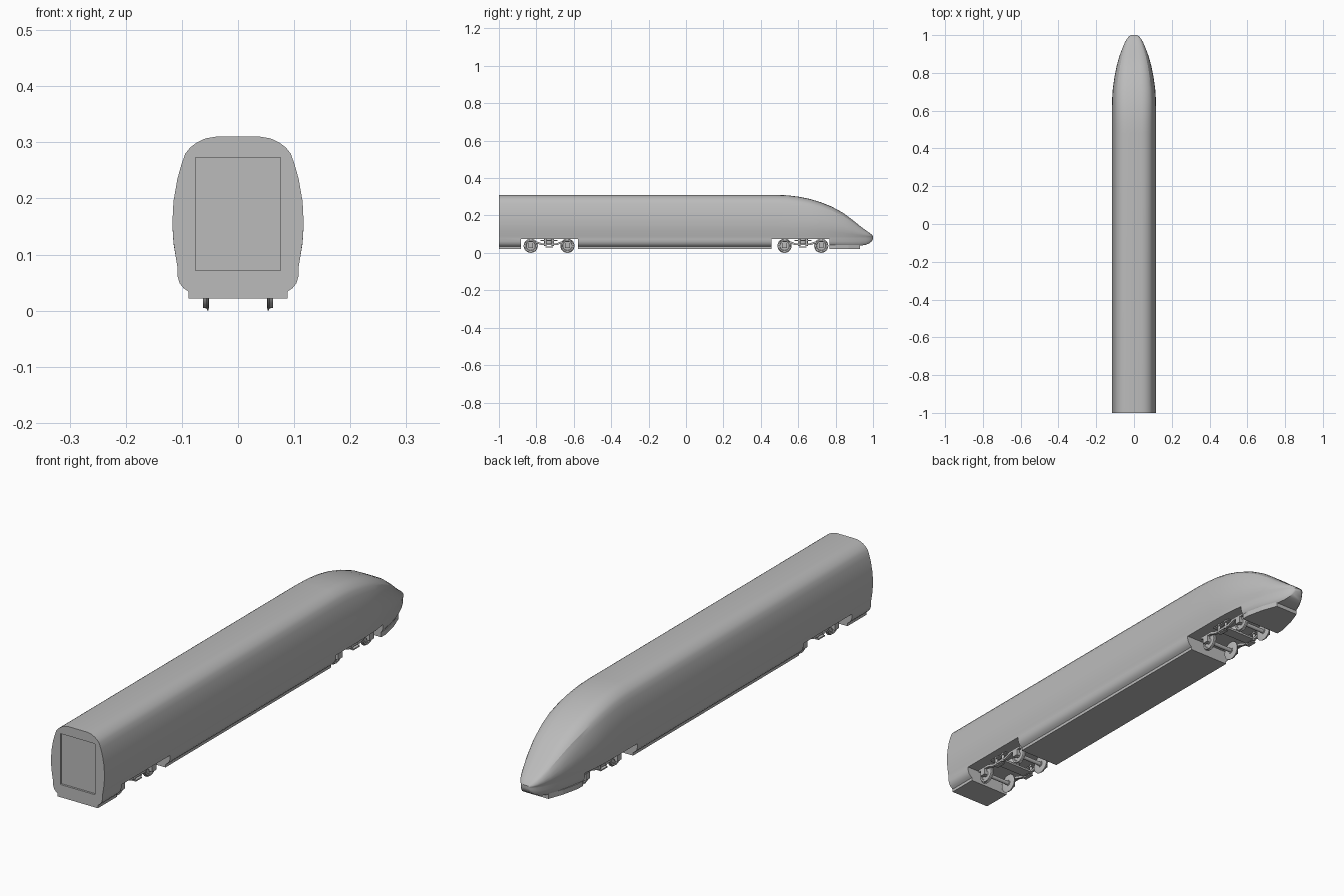
import bpy, bmesh, math
from mathutils import Vector, Matrix

cube = bpy.data.objects.get("Cube")
if cube:
    bpy.data.objects.remove(cube, do_unlink=True)

grey = bpy.data.materials.new("plain grey")
grey.use_nodes = True
COLOUR = (0.5, 0.5, 0.5, 1)
grey.diffuse_color = COLOUR
grey.node_tree.nodes["Principled BSDF"].inputs["Base Color"].default_value = COLOUR


def finish(name, bm, smooth=True):
    bmesh.ops.recalc_face_normals(bm, faces=bm.faces)
    mesh = bpy.data.meshes.new(name)
    bm.to_mesh(mesh)
    bm.free()
    mesh.materials.append(grey)
    obj = bpy.data.objects.new(name, mesh)
    bpy.context.collection.objects.link(obj)
    if smooth:
        shade(obj)
    return obj


def activate(obj):
    bpy.ops.object.select_all(action='DESELECT')
    obj.select_set(True)
    bpy.context.view_layer.objects.active = obj


def shade(obj):
    activate(obj)
    bpy.ops.object.shade_smooth_by_angle(angle=math.radians(32))


def box(name, lo, hi):
    lo, hi = Vector(lo), Vector(hi)
    bm = bmesh.new()
    bmesh.ops.create_cube(bm, size=1)
    for v in bm.verts:
        v.co = (lo + hi) / 2 + v.co * (hi - lo)
    return finish(name, bm, False)


def prism(name, outline, axis, start, end):
    """Extrude a 2D outline along x (outline is y, z) or z (outline is x, y)."""
    bm = bmesh.new()
    place = (lambda a, b, t: (t, a, b)) if axis == 'x' else (lambda a, b, t: (a, b, t))
    rings = [[bm.verts.new(place(a, b, t)) for a, b in outline] for t in (start, end)]
    bridge(bm, rings)
    return finish(name, bm, False)


def bridge(bm, rings):
    n = len(rings[0])
    for r0, r1 in zip(rings, rings[1:]):
        for i in range(n):
            j = (i + 1) % n
            bm.faces.new((r0[i], r0[j], r1[j], r1[i]))
    bm.faces.new(rings[0])
    bm.faces.new(rings[-1])


def lathe(name, profile, y, z, steps=32):
    """Spin (x, radius) points around a sideways axis."""
    bm = bmesh.new()
    rings = []
    for x, r in profile:
        rings.append([bm.verts.new((x, y + r * math.cos(k * math.tau / steps),
                                    z + r * math.sin(k * math.tau / steps)))
                      for k in range(steps)])
    bridge(bm, rings)
    return finish(name, bm)


def post(name, x, y, z, radius, height):
    bm = bmesh.new()
    bmesh.ops.create_cone(bm, cap_ends=True, segments=16, radius1=radius, radius2=radius,
                          depth=height, matrix=Matrix.Translation((x, y, z)))
    return finish(name, bm)


def cut(obj, cutters):
    for c in cutters:
        activate(obj)
        mod = obj.modifiers.new("cut", 'BOOLEAN')
        mod.operation, mod.solver, mod.object = 'DIFFERENCE', 'EXACT', c
        bpy.ops.object.modifier_apply(modifier=mod.name)


# Body shell: one half section, scaled along the length into the nose
BELT, ROOF, SILL, WIDE = 0.085, 0.31, 0.034, 0.117
half = [(0.088, 0.034), (0.097, 0.04), (0.104, 0.049), (0.108, 0.062), (0.108, 0.078),
        (0.110, 0.09), (0.115, 0.122), (0.117, 0.155), (0.115, 0.195), (0.108, 0.235),
        (0.101, 0.26), (0.094, 0.28), (0.085, 0.291), (0.073, 0.3), (0.058, 0.307),
        (0.04, 0.31)]
RIDGE = 11
section = half + [(-x, z) for x, z in reversed(half)]

# Stations: y, top, bottom, half width
stations = [(-1, .31, .034, .117), (0.48, .31, .034, .117), (0.54, .308, .034, .117),
            (0.6, .301, .034, .117), (0.66, .289, .034, .116), (0.72, .271, .034, .112),
            (0.78, .247, .034, .103), (0.84, .214, .034, .091), (0.89, .177, .035, .077),
            (0.93, .144, .038, .062), (0.96, .122, .043, .049), (0.98, .108, .051, .038),
            (0.993, .098, .062, .027), (1, .089, .075, .016)]

bm = bmesh.new()
rings = []
for y, top, bottom, wide in stations:
    ring = []
    for x, z in section:
        if z > BELT:
            z = BELT + (z - BELT) * (top - BELT) / (ROOF - BELT)
        else:
            z = BELT - (BELT - z) * (BELT - bottom) / (BELT - SILL)
        ring.append(bm.verts.new((x * wide / WIDE, y, z)))
    rings.append(ring)
bridge(bm, rings)
# Crisp windscreen shoulder on both sides of the nose
for r0, r1, st in zip(rings, rings[1:], stations):
    if 0.7 < st[0] < 0.9:
        for i in (RIDGE, len(section) - 1 - RIDGE):
            bm.edges.get((r0[i], r1[i])).smooth = False
body = finish("body_shell", bm, False)

# Underfloor skirt with a tapered front
side = [(0.088, -1), (0.088, 0.8), (0.072, 0.87), (0.05, 0.93)]
outline = side + [(-x, y) for x, y in reversed(side)]
skirt = prism("underfloor_skirt", outline, 'z', 0.022, 0.042)

# Running gear pits and the recessed end panel
pits = [box("pit_cutter", (-0.2, a, -0.1), (0.2, b, 0.075))
        for a, b in ((-0.882, -0.578), (0.456, 0.768))]
panel = box("panel_cutter", (-0.076, -1.1, 0.072), (0.076, -0.992, 0.273))
cut(body, pits + [panel])
cut(skirt, pits)
shade(body)
for helper in pits + [panel]:
    bpy.data.objects.remove(helper, do_unlink=True)

# Running gear
AXLE = 0.038
wheel = [(0.050, 0.012), (0.052, 0.012), (0.052, 0.034), (0.053, 0.038), (0.055, 0.038),
         (0.056, 0.034), (0.062, 0.033), (0.062, 0.026), (0.059, 0.024), (0.059, 0.012),
         (0.064, 0.011)]
frame_side = [(-0.125, 0.052), (-0.07, 0.052), (-0.04, 0.041), (0.04, 0.041),
              (0.07, 0.052), (0.125, 0.052), (0.125, 0.061), (0.065, 0.061),
              (0.035, 0.05), (-0.035, 0.05), (-0.065, 0.061), (-0.125, 0.061)]

for label, mid in (("rear", -0.732), ("front", 0.625)):
    for dy in (-0.098, 0.098):
        y = mid + dy
        lathe(label + "_axle", [(-0.07, 0.008), (0.07, 0.008)], y, AXLE, 16)
        for s in (-1, 1):
            lathe(label + "_wheel", [(s * x, r) for x, r in wheel], y, AXLE)
            xs = sorted((s * 0.065, s * 0.078))
            box(label + "_axle_box", (xs[0], y - 0.013, AXLE - 0.011),
                (xs[1], y + 0.013, AXLE + 0.016))
    for s in (-1, 1):
        prism(label + "_side_frame", [(mid + a, b) for a, b in frame_side], 'x',
              s * 0.066, s * 0.076)
        xs = sorted((s * 0.064, s * 0.08))
        box(label + "_spring_seat", (xs[0], mid - 0.02, 0.03), (xs[1], mid + 0.02, 0.035))
        box(label + "_top_bar", (xs[0], mid - 0.045, 0.064), (xs[1], mid + 0.045, 0.069))
        for dy in (-0.02, 0.02):
            post(label + "_spring", s * 0.072, mid + dy, 0.057, 0.006, 0.038)
    box(label + "_bolster", (-0.07, mid - 0.022, 0.042), (0.07, mid + 0.022, 0.05))
    post(label + "_pivot", 0, mid, 0.062, 0.022, 0.03)
